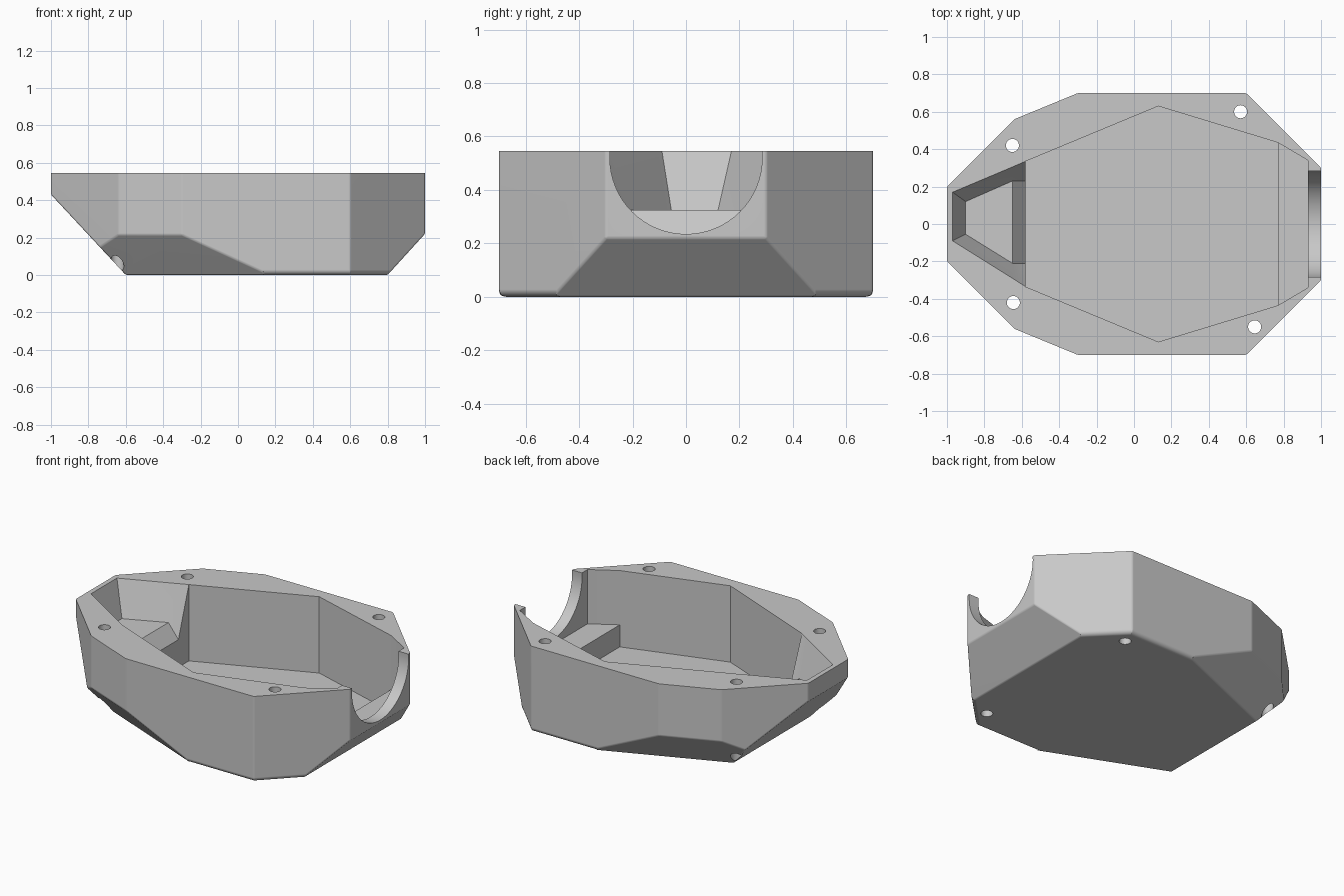
import bpy, bmesh, math
from mathutils import Vector

if "Cube" in bpy.data.objects:
    bpy.data.objects.remove(bpy.data.objects["Cube"])

TOP, FLOOR, STEP, LEDGE, RAMP = 0.545, 0.06, 0.2, 0.325, 0.235

grey = bpy.data.materials.new("plain grey")
grey.use_nodes = True
colour = (0.58, 0.58, 0.58, 1)
grey.diffuse_color = colour
grey.node_tree.nodes["Principled BSDF"].inputs["Base Color"].default_value = colour


def to_object(bm, name, helper=True):
    bmesh.ops.recalc_face_normals(bm, faces=bm.faces)
    mesh = bpy.data.meshes.new(name)
    bm.to_mesh(mesh)
    bm.free()
    mesh.materials.append(grey)
    ob = bpy.data.objects.new(name, mesh)
    bpy.context.collection.objects.link(ob)
    ob.hide_render = helper
    return ob


def hull(name, points):
    bm = bmesh.new()
    for p in points:
        bm.verts.new(p)
    bmesh.ops.convex_hull(bm, input=bm.verts)
    bmesh.ops.dissolve_limit(bm, angle_limit=0.01, verts=bm.verts, edges=bm.edges)
    return to_object(bm, name)


def prism(name, outline, low, high):
    pts = [(x, s * y, z) for x, y in outline for s in (-1, 1) for z in (low, high)]
    return hull(name, pts)


def cylinder(name, radius, depth, location, sides, rotation=(0, 0, 0)):
    bpy.ops.mesh.primitive_cylinder_add(vertices=sides, radius=radius, depth=depth,
                                        location=location, rotation=rotation)
    ob = bpy.context.object
    ob.name = name
    ob.hide_render = True
    return ob


def slice_off(bm, point, normal):
    geom = bm.verts[:] + bm.edges[:] + bm.faces[:]
    bmesh.ops.bisect_plane(bm, geom=geom, plane_co=point, plane_no=normal,
                           clear_outer=True, dist=1e-5)
    bmesh.ops.holes_fill(bm, edges=[e for e in bm.edges if e.is_boundary], sides=0)


# Faceted hull: a block trimmed by planes
bm = bmesh.new()
bmesh.ops.create_cube(bm, size=1)
for v in bm.verts:
    v.co = (v.co.x * 2, v.co.y * 1.4, (v.co.z + 0.5) * TOP)
for s in (-1, 1):
    slice_off(bm, (-0.64, s * 0.56, 0), (-0.36, s * 0.36, 0))
    slice_off(bm, (-0.3, s * 0.7, 0), (-0.14, s * 0.34, 0))
    slice_off(bm, (0.6, s * 0.7, 0), (0.4, s * 0.4, 0))
    side = Vector((-0.14, s * 0.34, 0)).normalized()
    slice_off(bm, (-0.3, s * 0.7, 0.215), side * 0.215 - Vector((0, 0, 0.179)))
slice_off(bm, (-0.6, 0, 0), (-0.43, 0, -0.4))
slice_off(bm, (0.8, 0, 0), (0.22, 0, -0.2))

# Edge rounding: full where upright walls meet the base, slight elsewhere, none on the rim
bm.normal_update()
weight = bm.edges.layers.float.new("bevel_weight_edge")
for e in bm.edges:
    heights = [v.co.z for v in e.verts]
    upright = any(abs(f.normal.z) < 0.01 for f in e.link_faces)
    if max(heights) < 0.001 and upright:
        e[weight] = 1
    elif min(heights) < TOP - 0.001:
        e[weight] = 0.3
shell = to_object(bm, "tray_shell", helper=False)
soften = shell.modifiers.new("soften", 'BEVEL')
soften.limit_method = 'WEIGHT'
soften.width, soften.segments = 0.028, 3

# Main cavity, in two depths that leave a raised step at the open end
cutters = [
    prism("cavity_cutter", [(-0.58, 0.335), (0.13, 0.63), (0.77, 0.435)], FLOOR, 0.7),
    prism("step_cutter", [(0.7, 0.4), (0.77, 0.435), (0.93, 0.34)], STEP, 0.7),
]


# Tapered pocket at the narrow end: a level ledge, then a short ramp to the cavity
def section(x, top, bottom, low):
    upper = [(x, y, z) for y in top for z in (TOP, 0.6)]
    return upper + [(x, y, low) for y in bottom]


tip = [(-0.97, y, z) for y in (0.17, -0.09) for z in (TOP, 0.6)]
tip += [(-0.9, 0.12, LEDGE), (-0.9, -0.055, LEDGE)]
middle = section(-0.65, (0.305, -0.29), (0.23, -0.21), LEDGE)
mouth = section(-0.58, (0.335, -0.335), (0.23, -0.21), RAMP)
mouth += [(-0.57, y, z) for x, y, z in mouth]
cutters.append(hull("pocket_cutter", tip + middle))
cutters.append(hull("ramp_cutter", middle + mouth))

# Round notch through the end wall
cutters.append(cylinder("notch_cutter", 0.285, 0.2, (1.01, 0, 0.52), 64, (0, math.pi / 2, 0)))

# Screw holes through the rim
for x, y in [(-0.65, 0.42), (-0.645, -0.42), (0.57, 0.6), (0.645, -0.55)]:
    cutters.append(cylinder("screw_hole_cutter", 0.035, 2, (x, y, 0.3), 24))

bpy.ops.object.select_all(action='DESELECT')
bpy.context.view_layer.objects.active = shell
shell.select_set(True)
bpy.ops.object.modifier_apply(modifier=soften.name)
for c in cutters:
    mod = shell.modifiers.new(c.name, 'BOOLEAN')
    mod.object, mod.operation, mod.solver = c, 'DIFFERENCE', 'EXACT'
    bpy.ops.object.modifier_apply(modifier=mod.name)
for c in cutters:
    bpy.data.objects.remove(c)

# Flat-looking panels with soft shading only along the rounded edges
bpy.ops.object.shade_smooth_by_angle(angle=math.radians(30))
flatten = shell.modifiers.new("panel_normals", 'WEIGHTED_NORMAL')
flatten.keep_sharp = True
